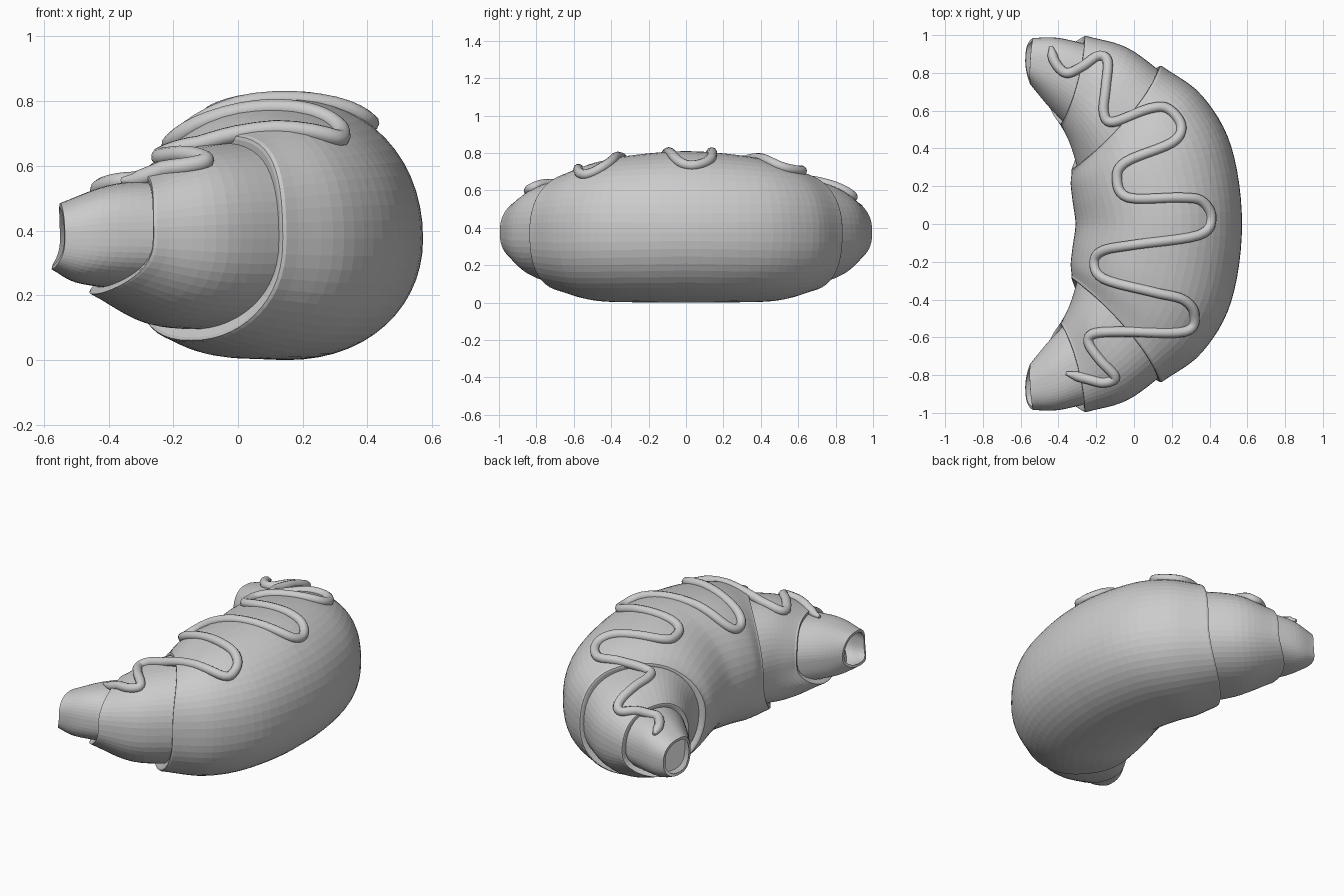
import bpy, bmesh, math
from mathutils import Vector
from mathutils.bvhtree import BVHTree

SEGMENTS = 56
MID_HEIGHT = 0.375

if "Cube" in bpy.data.objects:
    bpy.data.objects.remove(bpy.data.objects["Cube"])


def make_material(name, colour):
    mat = bpy.data.materials.new(name)
    mat.use_nodes = True
    mat.diffuse_color = colour
    mat.node_tree.nodes["Principled BSDF"].inputs["Base Color"].default_value = colour
    return mat


grey = make_material("plain grey", (0.6, 0.6, 0.6, 1))


def smooth_path(points, steps):
    """Catmull-Rom samples through a list of vectors."""
    padded = [2 * points[0] - points[1]] + points + [2 * points[-1] - points[-2]]
    result = []
    for a, b, c, d in zip(padded, padded[1:], padded[2:], padded[3:]):
        for i in range(steps):
            t = i / steps
            result.append(0.5 * (2 * b + (c - a) * t + (2 * a - 5 * b + 4 * c - d) * t ** 2
                                 + (3 * b - a - 3 * c + d) * t ** 3))
    return result + [points[-1]]


def section(outer, inner, top, bottom):
    """Four cardinal points of one oval cross-section."""
    return [Vector((*outer, MID_HEIGHT)), Vector((*inner, MID_HEIGHT)),
            Vector(top), Vector(bottom)]


def flip(sec):
    return [Vector((p.x, -p.y, p.z)) for p in sec]


def ring(sec):
    """Oval that is fuller near the ends and slopes on its inner top."""
    outer, inner, top, bottom = sec
    centre = (outer + inner) / 2
    fullness = 0.97 - 0.2 * abs(centre.y)
    points = []
    for i in range(SEGMENTS):
        a = math.tau * i / SEGMENTS
        c, s = math.cos(a), math.sin(a)
        power = 1.08 if c < 0 < s else fullness
        rise = (top if s > 0 else bottom) - centre
        lean = Vector((rise.x, rise.y, 0)) * s * s
        p = centre + (outer - centre) * math.copysign(abs(c) ** fullness, c) + lean
        p.z += rise.z * abs(s) ** power
        points.append(p)
    return points


def shrink(points, scale, push=Vector()):
    centre = sum(points, Vector()) / len(points)
    return [centre + (p - centre) * scale + push for p in points]


def loft(name, rings, caps=False):
    bm = bmesh.new()
    loops = [[bm.verts.new(p) for p in r] for r in rings]
    for lower, upper in zip(loops, loops[1:]):
        for i in range(SEGMENTS):
            j = (i + 1) % SEGMENTS
            bm.faces.new((lower[i], lower[j], upper[j], upper[i]))
    if caps:
        bm.faces.new(loops[-1])
    bmesh.ops.recalc_face_normals(bm, faces=bm.faces)
    mesh = bpy.data.meshes.new(name)
    bm.to_mesh(mesh)
    bm.free()
    mesh.materials.append(grey)
    obj = bpy.data.objects.new(name, mesh)
    bpy.context.collection.objects.link(obj)
    return obj


def layer_rings(sections, steps):
    tracks = [smooth_path(list(track), steps) for track in zip(*sections)]
    return [ring(sec) for sec in zip(*tracks)]


def rim(rings):
    """Rounded lip that folds back onto the layer beneath."""
    last, before = rings[-1], rings[-2]
    push = (sum(last, Vector()) - sum(before, Vector())).normalized() * 0.01
    return [shrink(last, 0.98, push), shrink(last, 0.95, push), shrink(last, 0.86)]


# Wide middle wrap
middle = section((.572, 0), (-.31, 0), (.15, 0, .81), (.15, 0, 0))
half = [section((.515, -.41), (-.325, -.12), (.1, -.27, .79), (.1, -.28, .002)),
        section((.36, -.68), (-.335, -.21), (.04, -.43, .755), (0, -.46, .01)),
        section((.15, -.835), (-.33, -.27), (-.03, -.55, .70), (-.14, -.6, .055))]
body = layer_rings([flip(s) for s in reversed(half)] + [middle] + half, 6)
parts = [loft("middle_wrap", rim(body[::-1])[::-1] + body + rim(body))]

# Smaller wraps towards each end
second = [section((.2, -.76), (-.28, -.22), (0, -.47, .68), (-.05, -.5, .09)),
          section((-.03, -.93), (-.33, -.4), (-.16, -.64, .65), (-.25, -.67, .11)),
          section((-.25, -.995), (-.38, -.515), (-.29, -.74, .58), (-.44, -.77, .2))]
tip = [section((-.2, -.94), (-.355, -.52), (-.24, -.72, .56), (-.38, -.74, .22)),
       section((-.4, -.985), (-.455, -.625), (-.4, -.81, .54), (-.5, -.83, .24)),
       section((-.535, -.985), (-.55, -.74), (-.55, -.86, .485), (-.575, -.89, .28))]
for side, mirror in (("right", lambda s: s), ("left", flip)):
    rings = layer_rings([mirror(s) for s in second], 6)
    parts.append(loft(side + "_second_wrap", rings + rim(rings)))
    rings = layer_rings([mirror(s) for s in tip], 6)
    hollow = [shrink(rings[-1], 0.86)] + [shrink(r, 0.84) for r in rings[-3:-9:-2]]
    parts.append(loft(side + "_tip", rings + hollow, caps=True))

# Icing line, dropped onto the surface from above (hundredths of a unit)
ICING = [(-44, 94), (-42, 86), (-36, 80), (-28, 83), (-19, 89), (-14, 86), (-15, 72),
         (-16, 59), (-11, 54), (8, 61), (18, 61), (25, 52), (20, 43), (-4, 33), (-9, 24),
         (-3, 14), (25, 14), (36, 12), (41, 3), (34, -6), (0, -11), (-16, -14), (-21, -20),
         (-16, -29), (10, -36), (26, -40), (32, -48), (27, -57), (-5, -57), (-21, -58),
         (-24, -63), (-18, -72), (-10, -81), (-16, -84), (-25, -82), (-36, -79)]
verts, faces = [], []
for part in parts:
    base = len(verts)
    verts += [v.co.copy() for v in part.data.vertices]
    faces += [[base + i for i in f.vertices] for f in part.data.polygons]
surface = BVHTree.FromPolygons(verts, faces)
path = smooth_path([Vector((x, y, 0)) / 100 for x, y in ICING], 6)
heights = [surface.ray_cast(Vector((p.x, p.y, 2)), Vector((0, 0, -1)))[0].z for p in path]
curve = bpy.data.curves.new("icing_line", "CURVE")
curve.dimensions = "3D"
curve.bevel_depth = 0.027
curve.bevel_resolution = 3
curve.use_fill_caps = True
spline = curve.splines.new("POLY")
spline.points.add(len(path) - 1)
for i, (p, point) in enumerate(zip(path, spline.points)):
    near = heights[max(0, i - 2):i + 3]
    point.co = (p.x, p.y, sum(near) / len(near) + 0.006, 1)
    end = min(i, len(path) - 1 - i)
    point.radius = min(1, 0.35 + 0.2 * end)
spline.use_smooth = True
curve.materials.append(grey)
icing = bpy.data.objects.new("icing_line", curve)
bpy.context.collection.objects.link(icing)
